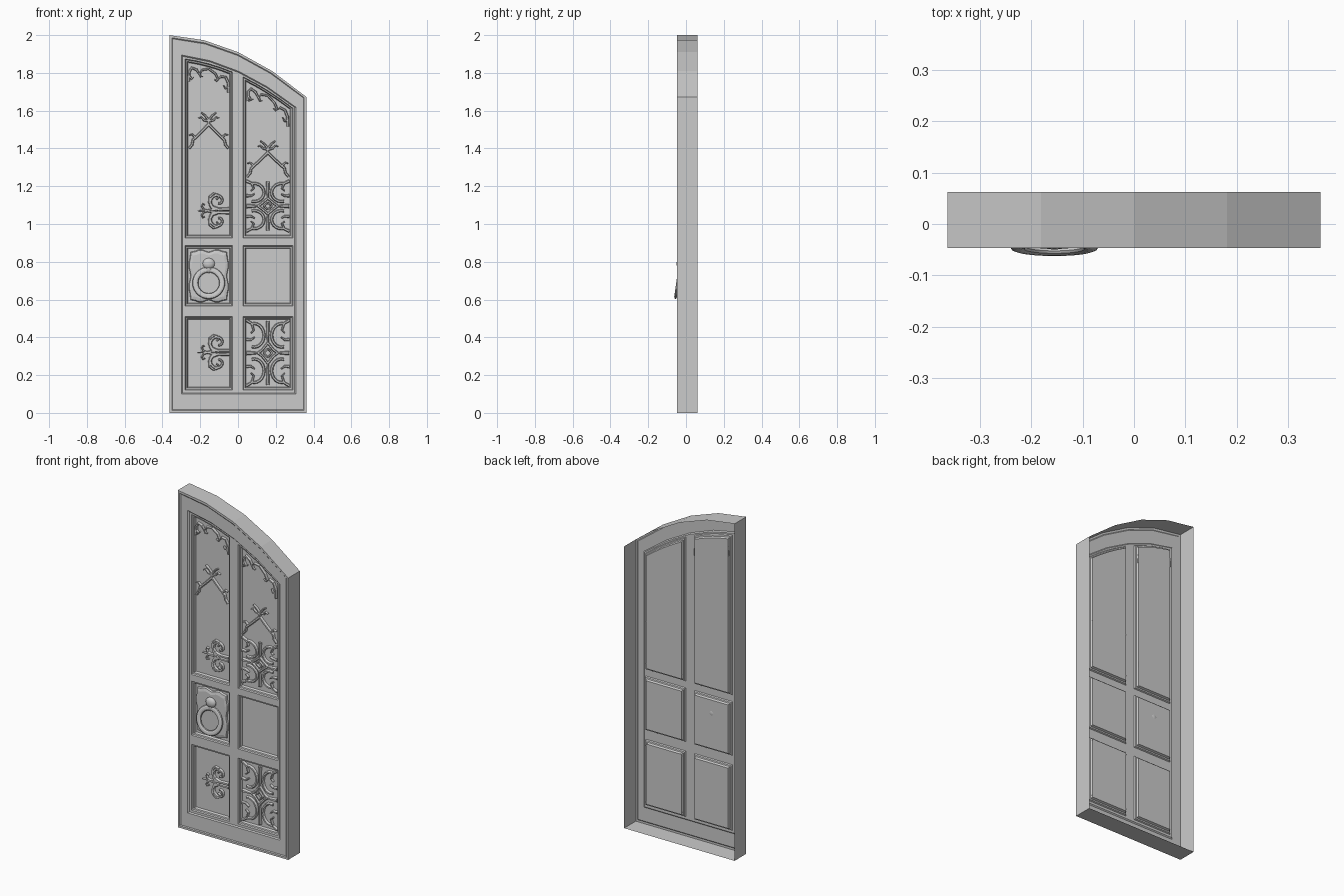
import bpy, bmesh, math
from mathutils import Matrix, Vector

if "Cube" in bpy.data.objects:
    bpy.data.objects.remove(bpy.data.objects["Cube"])

BACK, FRONT, RAIL, FLOOR = 0.062, -0.047, -0.037, -0.016
COLS = [(-0.280, -0.030), (0.026, 0.290)]
ROWS = [(0.12, 0.51), (0.565, 0.885), (0.925, None)]


def top(x):
    return 1.91 - 0.452 * x - 0.563 * x * x


def outline(x0, x1, z0, drop, inset=0.0, z1=None):
    """Panel outline: flat bottom, top flat at z1 or following the arch."""
    x0, x1, z0 = x0 + inset, x1 - inset, z0 + inset
    pts = [(x0, z0), (x1, z0)]
    for i in range(5):
        x = x1 + (x0 - x1) * i / 4
        pts.append((x, z1 - inset if z1 else top(x) - drop - inset * 1.1))
    return pts


def add_object(name, bm, smooth=False):
    me = bpy.data.meshes.new(name)
    bm.to_mesh(me)
    bm.free()
    ob = bpy.data.objects.new(name, me)
    bpy.context.collection.objects.link(ob)
    if smooth:
        bpy.ops.object.select_all(action='DESELECT')
        bpy.context.view_layer.objects.active = ob
        ob.select_set(True)
        bpy.ops.object.shade_smooth_by_angle(angle=math.radians(35))
    return ob


# Door shell: one sheet, open at the back, stepped frame and six sunk panels
def ring(bm, pts, y):
    return [bm.verts.new((x, y, z)) for x, z in pts]


def bridge(bm, a, b):
    n = len(a)
    for i in range(n):
        j = (i + 1) % n
        bm.faces.new((a[i], a[j], b[j], b[i]))


def loop_edges(bm, r):
    return [bm.edges.get((r[i], r[(i + 1) % len(r)])) for i in range(len(r))]


def build_shell():
    bm = bmesh.new()
    outer = (-0.3625, 0.3625, 0.0, 0.0)
    border = (-0.300, 0.306, 0.10, 0.10)
    steps = [(outer, 0, BACK), (outer, 0, FRONT), (outer, 0.012, FRONT),
             (outer, 0.017, -0.043), (border, 0, -0.043), (border, 0.006, RAIL)]
    prev = None
    for shape, inset, y in steps:
        cur = ring(bm, outline(*shape, inset), y)
        if prev:
            bridge(bm, prev, cur)
        prev = cur
    edges = loop_edges(bm, prev)
    for x0, x1 in COLS:
        for z0, z1 in ROWS:
            prev = None
            for inset, y in [(0, RAIL), (0.004, -0.030), (0.011, -0.028), (0.016, FLOOR)]:
                cur = ring(bm, outline(x0, x1, z0, 0.118, inset, z1), y)
                if prev:
                    bridge(bm, prev, cur)
                else:
                    first = cur
                prev = cur
            edges += loop_edges(bm, first)
            bm.faces.new(prev)
    bmesh.ops.triangle_fill(bm, use_beauty=True, edges=edges, normal=(0, -1, 0))
    bmesh.ops.recalc_face_normals(bm, faces=bm.faces)
    if sum(f.normal.y * f.calc_area() for f in bm.faces) > 0:
        bmesh.ops.reverse_faces(bm, faces=bm.faces)
    add_object("door_shell", bm)


# Relief strips: ridged bar with tapering width along a path
def strip(bm, pts, w0, w1, height=0.013):
    prev = None
    pts = [Vector(p) for p in pts]
    for i, p in enumerate(pts):
        d = (pts[min(i + 1, len(pts) - 1)] - pts[max(i - 1, 0)]).normalized()
        n = Vector((-d.y, d.x)) * (w0 + (w1 - w0) * i / (len(pts) - 1))
        cur = [bm.verts.new((p.x + n.x * s, y, p.y + n.y * s))
               for s, y in ((-1, FLOOR), (-0.5, FLOOR - height), (0.5, FLOOR - height), (1, FLOOR))]
        if prev:
            for k in range(3):
                bm.faces.new((prev[k], prev[k + 1], cur[k + 1], cur[k]))
        if i in (0, len(pts) - 1):
            bm.faces.new(cur)
        prev = cur


def arc(cx, cz, r0, r1, a0, a1, n=12):
    return [(cx + (r0 + (r1 - r0) * i / n) * math.cos(math.radians(a0 + (a1 - a0) * i / n)),
             cz + (r0 + (r1 - r0) * i / n) * math.sin(math.radians(a0 + (a1 - a0) * i / n)))
            for i in range(n + 1)]


def relief(name, cx, cz, paths, flips, height=0.013):
    """Place paths around a centre, repeated with the given mirror signs."""
    bm = bmesh.new()
    for sx, sz in flips:
        for pts, w0, w1 in paths:
            strip(bm, [(cx + x * sx, cz + z * sz) for x, z in pts], w0, w1, height)
    bmesh.ops.recalc_face_normals(bm, faces=bm.faces)
    return add_object(name, bm)


UPDOWN = [(1, 1), (1, -1)]
SIDES = [(1, 1), (-1, 1)]
QUAD = UPDOWN + [(-1, 1), (-1, -1)]

build_shell()

# Scrolled hinge straps in the left column
for name, z in (("lower_hinge_strap", 0.32), ("upper_hinge_strap", 1.07)):
    relief(name, -0.13, z, [
        ([(0.085, 0.009), (0.02, 0.009), (-0.03, 0.002)], 0.010, 0.006),
        (arc(0.025, 0.050, 0.050, 0.010, 250, -110 + 20, 16)[::1], 0.009, 0.006),
        ([(0.03, 0.006), (-0.005, 0.02), (-0.02, 0.045), (-0.018, 0.075), (0.0, 0.09),
          (0.02, 0.085), (0.028, 0.07), (0.015, 0.06)], 0.010, 0.005),
        ([(-0.03, 0.0), (-0.052, 0.008), (-0.062, 0.025), (-0.056, 0.036), (-0.045, 0.03)], 0.006, 0.004),
        ([(-0.03, 0.0), (-0.085, 0.0)], 0.006, 0.002)], UPDOWN)

# Quatrefoil tracery in the right column
for name, z, h in (("lower_tracery", 0.317, 1.2), ("upper_tracery", 1.095, 0.92)):
    diamond = [(0.052, 0), (0.03, 0.016), (0.0, 0.045 * h), (0.0, 0.045 * h)]
    corner = [(x, zz * h) for x, zz in arc(0.072, 0.078, 0.052, 0.052, -75, -290, 12)]
    relief(name, 0.158, z, [
        (diamond[:3], 0.007, 0.007),
        ([(0.022, 0), (0.0, 0.02 * h)], 0.005, 0.005),
        (corner, 0.008, 0.008),
        ([(0.05, 0), (0.112, 0)], 0.005, 0.012),
        ([(0.0, 0.045 * h), (0.0, 0.142 * h)], 0.005, 0.010),
        ([(0.115, 0.145 * h), (0.085, 0.13 * h), (0.075, 0.10 * h), (0.09, 0.088 * h)], 0.009, 0.004),
        ([(0.115, 0.06 * h), (0.09, 0.058 * h), (0.07, 0.07 * h)], 0.009, 0.004)], QUAD)

# Gabled arches with leaf finials
for name, x, z, w in (("left_gable", -0.155, 1.40, 0.104), ("right_gable", 0.158, 1.25, 0.110)):
    relief(name, x, z, [
        ([(w, 0.0), (w * 0.85, 0.02), (w * 0.8, 0.045), (w * 0.4, 0.085), (0, 0.128)], 0.007, 0.008),
        ([(w * 0.7, 0.06), (w * 0.85, 0.075), (w, 0.07)], 0.007, 0.003),
        ([(0, 0.12), (0, 0.155)], 0.008, 0.006),
        ([(0, 0.145), (0.025, 0.15), (0.04, 0.165), (0.055, 0.16)], 0.008, 0.003),
        ([(0, 0.15), (0.02, 0.175), (0.04, 0.19)], 0.007, 0.004)], SIDES)

# Cusped canopy under the arched panel heads
for name, (x0, x1) in zip(("left_canopy", "right_canopy"), COLS):
    bm = bmesh.new()
    c = (x0 + x1) / 2
    for s in (1, -1):
        def at(dx, dz):
            return (c + s * dx, top(c + s * dx) - 0.135 - dz)
        strip(bm, [at(0.0, 0.01), at(0.035, 0.025), at(0.05, 0.05), at(0.065, 0.03), at(0.09, 0.025),
                   at(0.104, 0.05), at(0.106, 0.10)], 0.006, 0.008)
        strip(bm, [at(0.05, 0.045), at(0.042, 0.062), at(0.03, 0.058)], 0.007, 0.003)
        strip(bm, [at(0.104, 0.07), at(0.088, 0.085), at(0.078, 0.072)], 0.007, 0.003)
    bmesh.ops.recalc_face_normals(bm, faces=bm.faces)
    add_object(name, bm)

# Handle plate with scalloped edge
RX, RZ = -0.155, 0.688
bm = bmesh.new()
prev = None
for scale, y in ((1.0, FLOOR), (0.97, -0.026), (0.85, -0.030)):
    pts = []
    for i in range(40):
        a = 2 * math.pi * i / 40
        m = max(abs(math.cos(a)), abs(math.sin(a)))
        k = scale * (1 - 0.05 * math.cos(8 * a)) / m
        pts.append((RX + 0.101 * k * math.cos(a), 0.725 + 0.134 * k * math.sin(a)))
    cur = ring(bm, pts, y)
    if prev:
        bridge(bm, prev, cur)
    prev = cur
bm.faces.new(prev)
bmesh.ops.recalc_face_normals(bm, faces=bm.faces)
add_object("handle_plate", bm)

# Pull ring, tilted outward at the bottom
bpy.ops.mesh.primitive_torus_add(major_radius=0.071, minor_radius=0.0155, major_segments=32, minor_segments=10,
                                 location=(RX, -0.0445, RZ), rotation=(math.radians(82), 0, 0))
pull = bpy.context.object
pull.name = "pull_ring"
pull.scale.z = 0.5
bpy.ops.object.shade_smooth_by_angle(angle=math.radians(35))

# Boss and staple holding the ring
for name, z, r, sx in (("ring_boss", 0.79, 0.03, 1.1), ("ring_staple", 0.762, 0.022, 0.8)):
    bm = bmesh.new()
    bmesh.ops.create_uvsphere(bm, u_segments=14, v_segments=8, radius=r,
                              matrix=Matrix.Translation((RX, -0.032, z)) @ Matrix.Diagonal((sx, 0.6, 1, 1)))
    add_object(name, bm, smooth=True)
